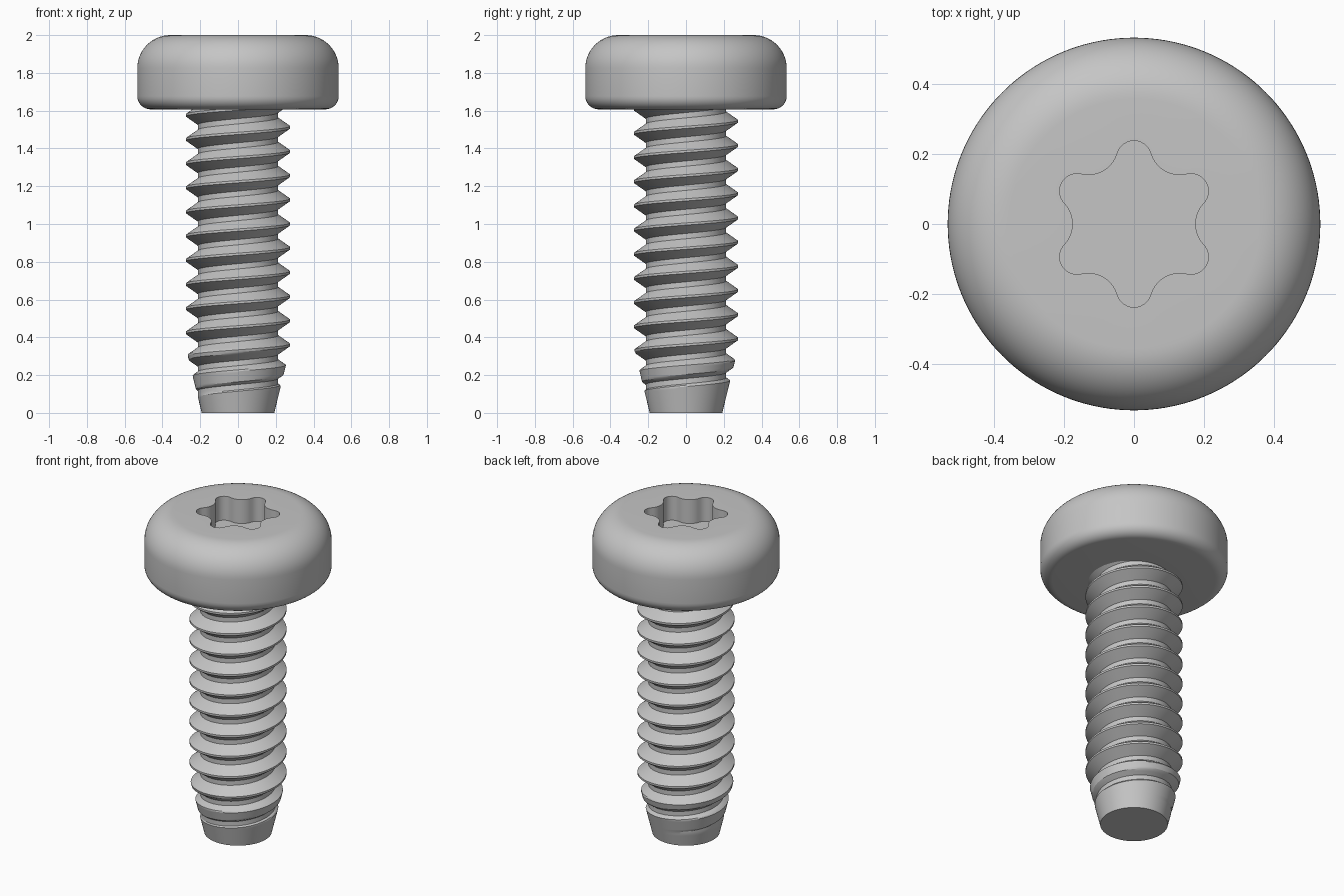
import bpy, bmesh
from math import sin, cos, pi, sqrt, radians

cube = bpy.data.objects.get("Cube")
if cube:
    bpy.data.objects.remove(cube)

steel = bpy.data.materials.new("grey steel")
steel.use_nodes = True
colour = (0.56, 0.56, 0.56, 1)
steel.diffuse_color = colour
steel.node_tree.nodes["Principled BSDF"].inputs["Base Color"].default_value = colour


def finish(name, bm):
    mesh = bpy.data.meshes.new(name)
    bm.to_mesh(mesh)
    bm.free()
    mesh.materials.append(steel)
    obj = bpy.data.objects.new(name, mesh)
    bpy.context.collection.objects.link(obj)
    bpy.ops.object.select_all(action='DESELECT')
    obj.select_set(True)
    bpy.context.view_layer.objects.active = obj
    bpy.ops.object.shade_smooth_by_angle(angle=radians(25))


def arc(cx, cz, r, start, end, steps):
    angles = [radians(start + (end - start) * i / steps) for i in range(steps + 1)]
    return [(cx + r * cos(a), cz + r * sin(a)) for a in angles]


# Six-lobed socket outline: lobe circles joined by tangent inward curves
LOBE_C, LOBE_R, VALLEY, VALLEY_R = 0.188, 0.05, 0.175, 0.0858


def socket_radius(theta):
    a = abs(theta % (pi / 3) - pi / 6)
    if a < radians(13.37):
        return LOBE_C * cos(a) + sqrt(LOBE_R ** 2 - (LOBE_C * sin(a)) ** 2)
    b, c = pi / 6 - a, VALLEY + VALLEY_R
    return c * cos(b) - sqrt(VALLEY_R ** 2 - (c * sin(b)) ** 2)


# Head: turned profile that runs over the top and down into the socket
SEG = 144
HEAD_R, HEAD_Z, FLOOR = 0.533, 1.607, 1.85
profile = [(0.15, HEAD_Z)]
profile += arc(HEAD_R - 0.07, HEAD_Z + 0.07, 0.07, -90, 0, 8)
profile += arc(HEAD_R - 0.175, 2 - 0.175, 0.175, 0, 90, 14)

bm = bmesh.new()
angles = [2 * pi * i / SEG for i in range(SEG)]
rings = [[bm.verts.new((r * cos(a), r * sin(a), z)) for a in angles] for r, z in profile]
for z in (2, FLOOR):
    rings.append([bm.verts.new((socket_radius(a) * cos(a), socket_radius(a) * sin(a), z))
                  for a in angles])
for low, high in zip(rings, rings[1:]):
    for i in range(SEG):
        j = (i + 1) % SEG
        bm.faces.new((low[i], low[j], high[j], high[i]))
bm.faces.new(rings[-1])
finish("head", bm)

# Shank: one helical strip whose radius is trimmed by the tapered tip
PITCH, ROOT, CREST, TOP = 0.128, 0.213, 0.276, 1.615
CREST_Z, FLAT, FLANK = 0.104, 0.006, 0.044
STEPS, TURNS = 72, 15


def taper(z):
    return 0.192 + 0.245 * z


section = [(-PITCH / 2, ROOT)]
for i in range(7):
    section.append((-FLAT - FLANK * (1 - i / 6), ROOT + (CREST - ROOT) * i / 6))
section += [(-dz, r) for dz, r in reversed(section)]

bm = bmesh.new()
columns = []
for step in range(-2 * STEPS, TURNS * STEPS):
    a = 2 * pi * step / STEPS
    column = []
    for dz, r in section:
        z = min(max(CREST_Z + PITCH * step / STEPS + dz, 0), TOP)
        r = min(r, taper(z))
        column.append(bm.verts.new((r * cos(a), r * sin(a), z)))
    columns.append(column)
for a, b in zip(columns, columns[1:]):
    for k in range(len(section) - 1):
        bm.faces.new((a[k], b[k], b[k + 1], a[k + 1]))
bmesh.ops.remove_doubles(bm, verts=bm.verts, dist=0.00005)

# Flat tip
for v in [v for v in bm.verts if not v.link_faces]:
    bm.verts.remove(v)
edges = [e for e in bm.edges if e.is_boundary and all(v.co.z < 0.0001 for v in e.verts)]
for f in bmesh.ops.holes_fill(bm, edges=edges, sides=0)["faces"]:
    f.normal_update()
    if f.normal.z > 0:
        f.normal_flip()
finish("threaded_shank", bm)
